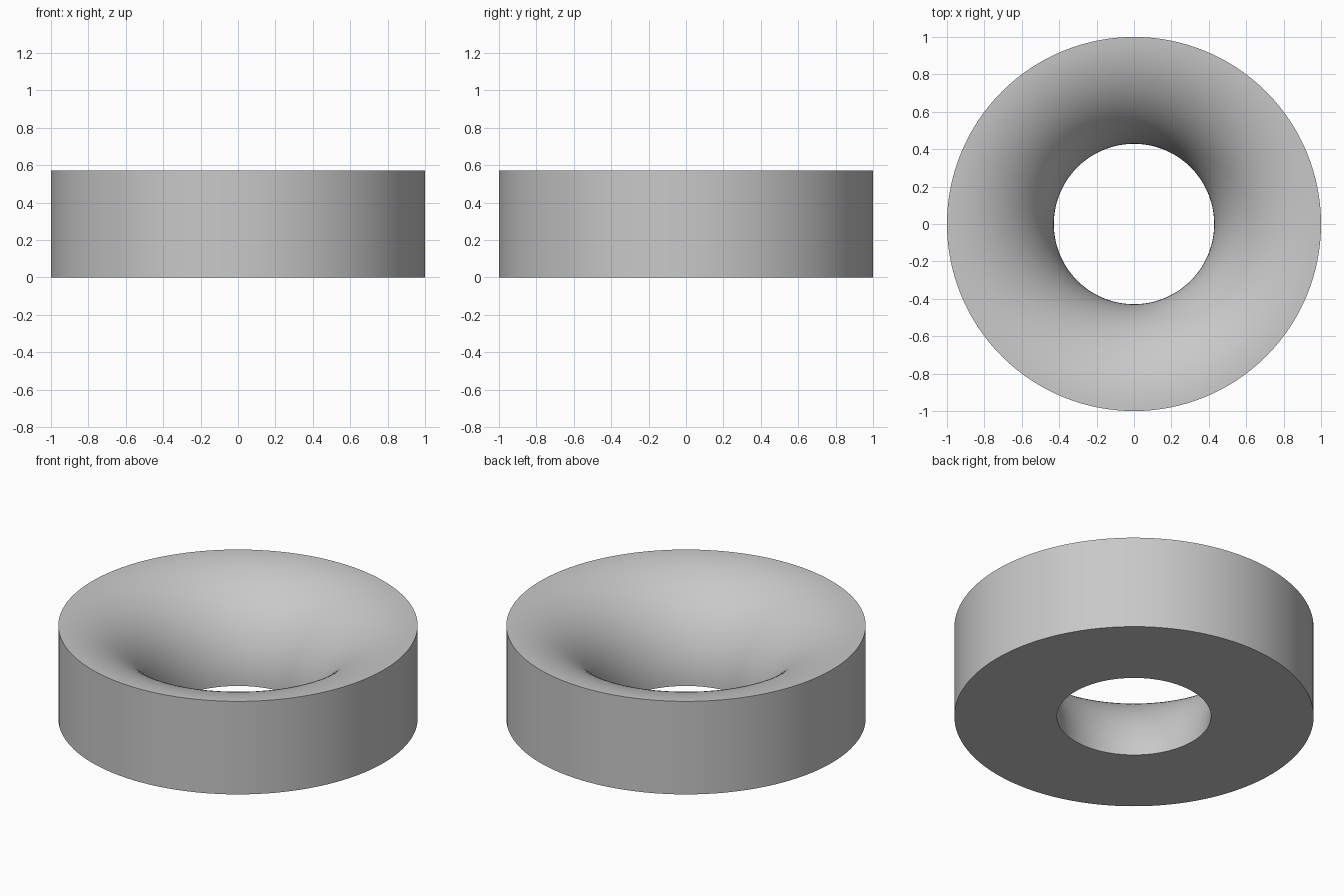
import bpy
import bmesh
from math import cos, sin, pi, radians
from mathutils import Vector

cube = bpy.data.objects.get("Cube")
if cube:
    bpy.data.objects.remove(cube, do_unlink=True)

OUTER = 1.0        # outer radius
FLARE = 4 / 7      # radius of the quarter-round flare, also the height
ARC_STEPS = 32
SIDES = 128

# Single grey finish
grey = bpy.data.materials.new("plain_grey")
grey.use_nodes = True
colour = (0.58, 0.58, 0.58, 1.0)
grey.diffuse_color = colour
grey.node_tree.nodes["Principled BSDF"].inputs["Base Color"].default_value = colour

# Cross-section: quarter disc, its corner at the outer bottom edge
profile = [Vector((OUTER, 0, 0))]
for i in range(ARC_STEPS + 1):
    a = pi / 2 * i / ARC_STEPS
    profile.append(Vector((OUTER - FLARE * sin(a), 0, FLARE * cos(a))))

# Revolve the closed section around the vertical axis
bm = bmesh.new()
verts = [bm.verts.new(p) for p in profile]
edges = [bm.edges.new((v, verts[(i + 1) % len(verts)])) for i, v in enumerate(verts)]
bmesh.ops.spin(bm, geom=verts + edges, cent=(0, 0, 0), axis=(0, 0, 1),
               angle=2 * pi, steps=SIDES, use_merge=True)
bmesh.ops.remove_doubles(bm, verts=bm.verts[:], dist=0.0001)
bmesh.ops.recalc_face_normals(bm, faces=bm.faces[:])

mesh = bpy.data.meshes.new("flared_ring")
bm.to_mesh(mesh)
bm.free()
mesh.materials.append(grey)
ring = bpy.data.objects.new("flared_ring", mesh)
bpy.context.collection.objects.link(ring)

# Smooth the curves, keep the two rims and the base edge sharp
bpy.ops.object.select_all(action='DESELECT')
ring.select_set(True)
bpy.context.view_layer.objects.active = ring
bpy.ops.object.shade_smooth_by_angle(angle=radians(30))
